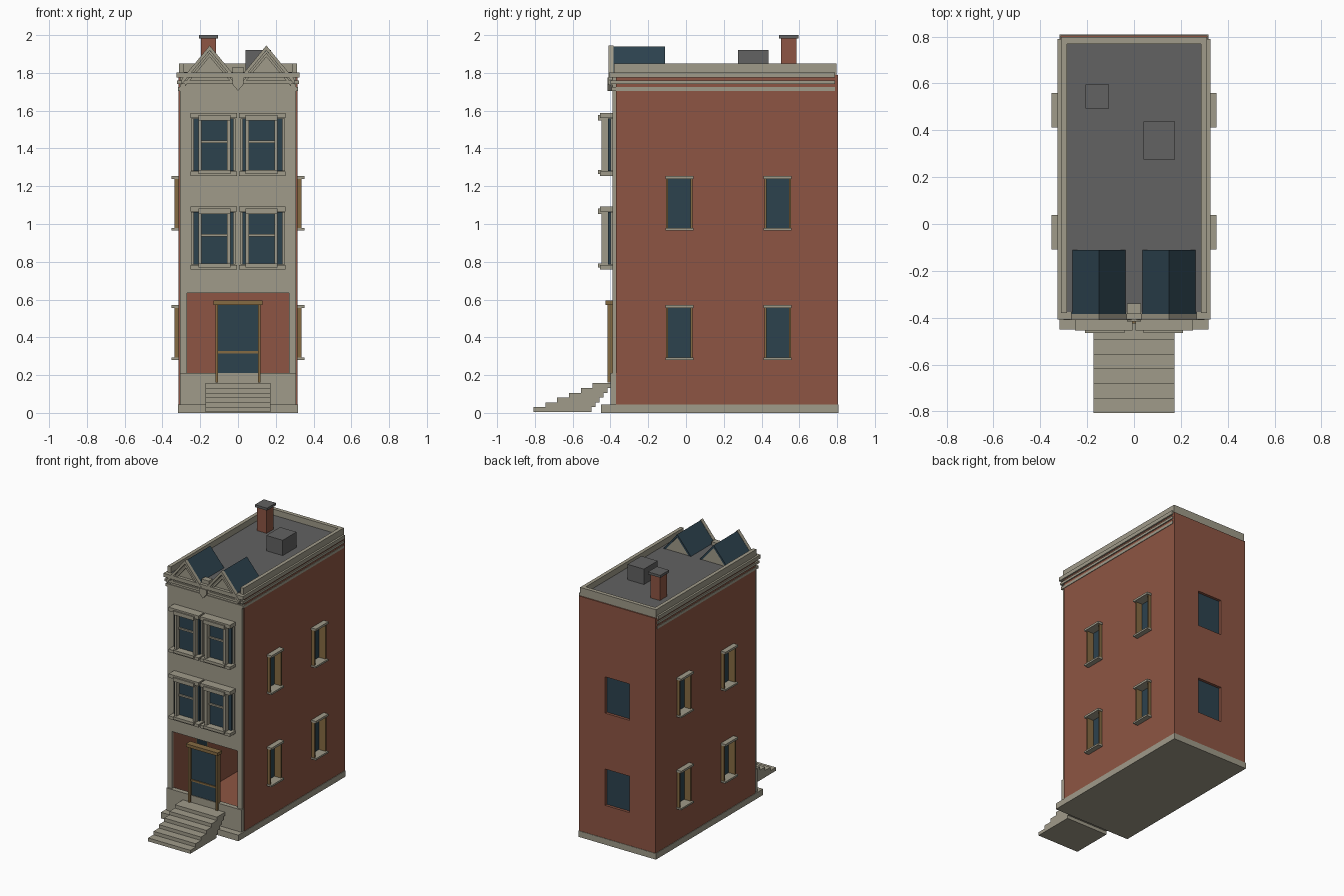
import bpy, bmesh

cube = bpy.data.objects.get("Cube")
if cube:
    bpy.data.objects.remove(cube, do_unlink=True)


def material(name, red, green, blue):
    mat = bpy.data.materials.new(name)
    mat.use_nodes = True
    colour = [(c / 255) ** 2.2 for c in (red, green, blue)] + [1]
    mat.diffuse_color = colour
    mat.node_tree.nodes["Principled BSDF"].inputs["Base Color"].default_value = colour
    return mat


STONE = material("warm grey stone", 158, 153, 136)
BRICK = material("red brick", 140, 86, 69)
GLASS = material("dark teal glass", 48, 68, 79)
TIMBER = material("tan timber", 132, 106, 68)
TAR = material("grey roofing", 98, 98, 98)


def finish(name, bm, mat):
    bmesh.ops.recalc_face_normals(bm, faces=bm.faces)
    mesh = bpy.data.meshes.new(name)
    bm.to_mesh(mesh)
    bm.free()
    mesh.materials.append(mat)
    obj = bpy.data.objects.new(name, mesh)
    bpy.context.scene.collection.objects.link(obj)
    return obj


def boxes(name, mat, *spans):
    """One object made of boxes, each given as (x range, y range, z range)."""
    bm = bmesh.new()
    for span in spans:
        made = bmesh.ops.create_cube(bm, size=1)["verts"]
        for vert in made:
            for axis, (low, high) in enumerate(span):
                vert.co[axis] = (low + high) / 2 + vert.co[axis] * (high - low)
    return finish(name, bm, mat)


def prism(name, mat, profile, front, back):
    """Extrude an x-z profile along y."""
    bm = bmesh.new()
    face = bm.faces.new([bm.verts.new((x, front, z)) for x, z in profile])
    made = bmesh.ops.extrude_face_region(bm, geom=[face])["geom"]
    moved = [v for v in made if isinstance(v, bmesh.types.BMVert)]
    bmesh.ops.translate(bm, verts=moved, vec=(0, back - front, 0))
    return finish(name, bm, mat)


def both(half):
    return (-half, half)


def side_span(side, inner, outer):
    return tuple(sorted((side * inner, side * outer)))


def cut(target, name, span):
    cutter = boxes(name, BRICK, span)
    cutter.hide_render = True
    cutter.hide_viewport = True
    mod = target.modifiers.new(name, "BOOLEAN")
    mod.operation = "DIFFERENCE"
    mod.solver = "EXACT"
    mod.object = cutter


FLOORS = ((0.28, 0.57), (0.965, 1.255))   # side and back window heights
WINDOW_Y = (-0.035, 0.485)                # side window centres

# Hollow brick body, open at the front
shell = boxes("brick_body", BRICK, (both(0.314), (-0.37, 0.805), (0.02, 1.788)))
cut(shell, "interior_cutter", (both(0.27), (-0.5, 0.765), (0.045, 1.76)))

# Side and back windows
for floor, (low, high) in enumerate(FLOORS):
    height = (low + 0.01, high - 0.01)
    cut(shell, f"back_cutter_{floor}", (both(0.1), (0.7, 0.9), height))
    boxes(f"back_window_glass_{floor}", GLASS, (both(0.105), (0.768, 0.785), height))
    for bay, mid in enumerate(WINDOW_Y):
        near, far = mid - 0.07, mid + 0.07
        cut(shell, f"side_cutter_{floor}_{bay}", (both(0.5), (near, far), height))
        for side, label in ((1, "left"), (-1, "right")):
            tag = f"{label}_{floor}_{bay}"
            deep = side_span(side, 0.27, 0.337)
            boxes("side_window_glass_" + tag, GLASS,
                  (side_span(side, 0.272, 0.284), (near, far), height))
            boxes("side_window_jambs_" + tag, TIMBER,
                  (deep, (near, near + 0.011), height),
                  (deep, (far - 0.011, far), height))
            ledge = side_span(side, 0.28, 0.352)
            rim = (near - 0.004, far + 0.004)
            boxes("side_window_lintel_and_sill_" + tag, STONE,
                  (ledge, rim, (high - 0.016, high)),
                  (ledge, rim, (low, low + 0.013)))

# Base slab and stone front with its open entrance
boxes("base_slab", STONE, (both(0.318), (-0.45, 0.808), (0, 0.045)))
skin = (-0.39, -0.365)
boxes("stone_front", STONE,
      (both(0.306), skin, (0.635, 1.8)),
      ((-0.306, -0.27), skin, (0.045, 0.635)),
      ((0.27, 0.306), skin, (0.045, 0.635)),
      (both(0.308), (-0.4, -0.365), (0.045, 0.21)))

# Entrance door
jamb_z, door_y = (0.16, 0.575), (-0.415, -0.375)
boxes("door_glass", GLASS, (both(0.107), (-0.395, -0.38), (0.2, 0.575)))
boxes("door_frame", TIMBER,
      ((-0.12, -0.105), door_y, jamb_z),
      ((0.105, 0.12), door_y, jamb_z),
      (both(0.107), (-0.402, -0.378), (0.315, 0.328)),
      (both(0.13), (-0.425, -0.375), (0.572, 0.595)))

# Front steps, open underneath
steps = []
for i in range(6):
    top = 0.03 + 0.0255 * i
    steps.append((both(0.173), (-0.807 + 0.0625 * i, -0.5 + 0.021 * i),
                  (max(0, top - 0.0255), top)))
boxes("front_steps", STONE, *steps)

# Projecting front windows
for floor, low in enumerate((0.76, 1.255)):
    high = low + 0.333
    for side, label in ((1, "left"), (-1, "right")):
        tag = f"{label}_{floor}"

        def across(inner, outer):
            return side_span(side, inner, outer)

        body = (low + 0.025, high - 0.03)
        boxes("front_window_glass_" + tag, GLASS,
              (across(0.025, 0.235), (-0.414, -0.38), body))
        post_y = (-0.448, -0.41)
        boxes("front_window_posts_" + tag, STONE,
              (across(0.04, 0.058), post_y, body),
              (across(0.192, 0.21), post_y, body),
              (across(0.05, 0.2), (-0.425, -0.41), (low + 0.174, low + 0.186)),
              (across(0.012, 0.027), (-0.4, -0.38), body),
              (across(0.233, 0.248), (-0.4, -0.38), body))
        boxes("front_window_lintel_" + tag, STONE,
              (across(0.006, 0.252), (-0.455, -0.38), (high - 0.028, high)),
              (across(0.04, 0.21), (-0.465, -0.38), (high - 0.04, high - 0.012)))
        boxes("front_window_sill_" + tag, STONE,
              (across(0.006, 0.252), (-0.455, -0.38), (low, low + 0.022)),
              (across(0.04, 0.21), (-0.465, -0.38), (low + 0.01, low + 0.03)))

# Cornice bands, parapet and flat roof
boxes("cornice_bands", STONE,
      (both(0.318), (-0.395, 0.79), (1.705, 1.725)),
      (both(0.322), (-0.4, 0.79), (1.742, 1.76)),
      (both(0.326), (-0.408, 0.79), (1.775, 1.803)))
rise = (1.78, 1.85)
boxes("parapet", STONE,
      ((-0.312, -0.285), (-0.38, 0.797), rise),
      ((0.285, 0.312), (-0.38, 0.797), rise),
      (both(0.312), (0.768, 0.797), rise))
boxes("flat_roof", TAR, (both(0.286), (-0.375, 0.77), (1.77, 1.806)))


def chevron(mid, half, top, drop, thick):
    return [(mid - half, top - drop), (mid, top), (mid + half, top - drop),
            (mid + half, top - drop - thick), (mid, top - thick),
            (mid - half, top - drop - thick)]


# Twin front gables
for side, label in ((1, "left"), (-1, "right")):
    mid = side * 0.15
    prism("gable_body_" + label, STONE,
          [(mid - 0.13, 1.77), (mid, 1.925), (mid + 0.13, 1.77)], -0.385, -0.112)
    prism("gable_roof_" + label, GLASS,
          chevron(mid, 0.138, 1.94, 0.163, 0.022), -0.39, -0.11)
    prism("gable_outer_trim_" + label, STONE,
          chevron(mid, 0.15, 1.945, 0.182, 0.026), -0.41, -0.384)
    prism("gable_inner_trim_" + label, STONE,
          chevron(mid, 0.13, 1.905, 0.155, 0.02), -0.4, -0.38)
prism("gable_valley_block", STONE,
      [(-0.03, 1.775), (0.03, 1.775), (0.03, 1.74), (0, 1.705), (-0.03, 1.74)],
      -0.415, -0.38)
boxes("gable_valley_cap", STONE, (both(0.03), (-0.385, -0.34), (1.78, 1.83)))

# Chimney and roof hatch
boxes("chimney", BRICK, ((-0.195, -0.117), (0.503, 0.585), (1.8, 1.985)))
boxes("chimney_cap", TAR, ((-0.206, -0.106), (0.492, 0.596), (1.982, 2)))
boxes("roof_hatch", TAR, ((0.04, 0.175), (0.275, 0.437), (1.8, 1.92)))
